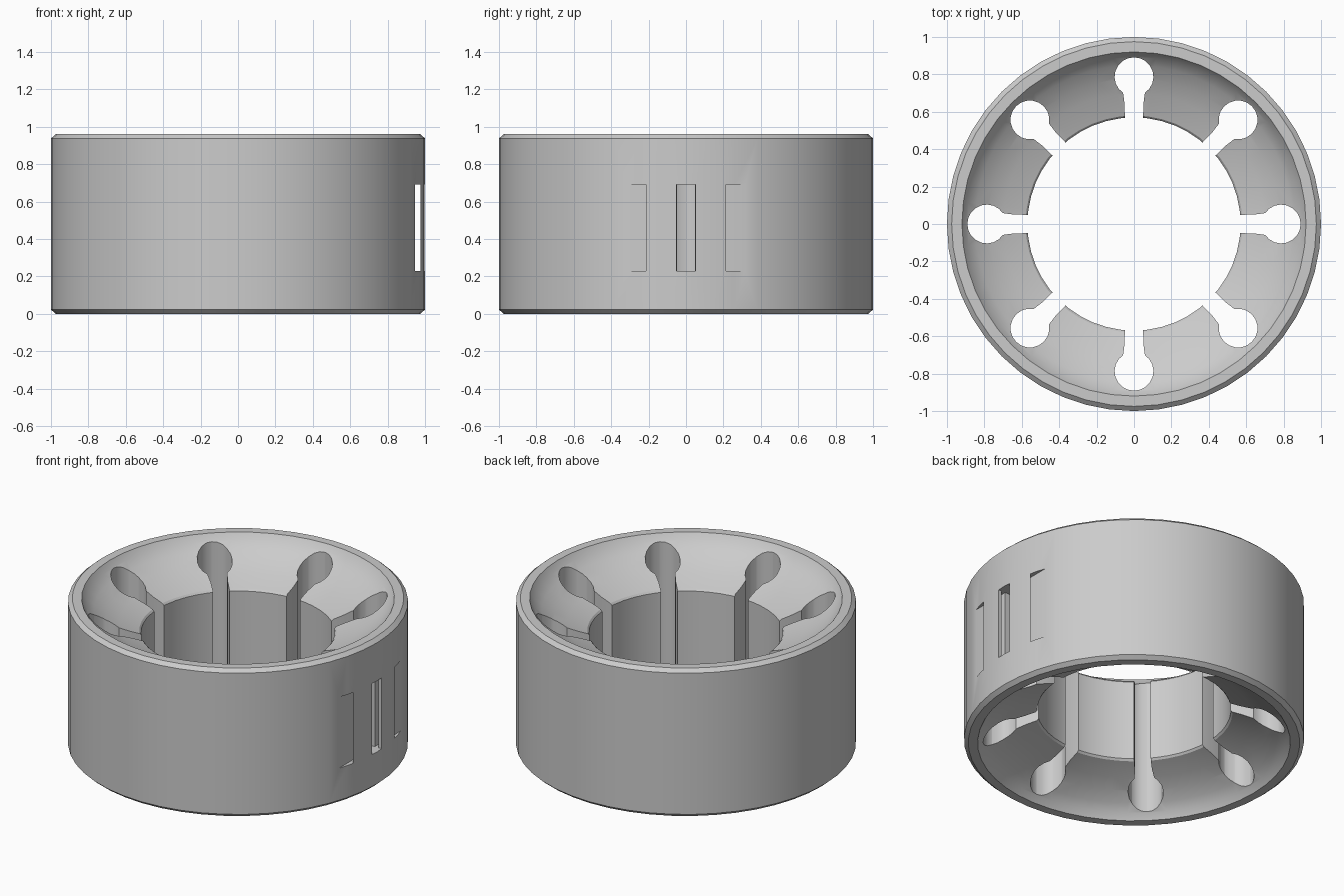
import bpy, bmesh
from math import cos, sin, pi, radians
from mathutils import Matrix

if "Cube" in bpy.data.objects:
    bpy.data.objects.remove(bpy.data.objects["Cube"])

H = 0.96


def new_object(name, bm):
    bmesh.ops.recalc_face_normals(bm, faces=bm.faces)
    mesh = bpy.data.meshes.new(name)
    bm.to_mesh(mesh)
    bm.free()
    obj = bpy.data.objects.new(name, mesh)
    bpy.context.collection.objects.link(obj)
    return obj


def lathe(name, profile, steps):
    bm = bmesh.new()
    rings = []
    for i in range(steps):
        a = 2 * pi * i / steps
        rings.append([bm.verts.new((r * cos(a), r * sin(a), z)) for r, z in profile])
    n = len(profile)
    for i in range(steps):
        a, b = rings[i], rings[(i + 1) % steps]
        for j in range(n):
            k = (j + 1) % n
            bm.faces.new((a[j], b[j], b[k], a[k]))
    return new_object(name, bm)


def box(name, x0, x1, y0, y1, z0, z1):
    bm = bmesh.new()
    bmesh.ops.create_cube(bm, size=1)
    for v in bm.verts:
        v.co.x = x0 if v.co.x < 0 else x1
        v.co.y = y0 if v.co.y < 0 else y1
        v.co.z = z0 if v.co.z < 0 else z1
    return new_object(name, bm)


def cut(target, cutter):
    cutter.hide_render = True
    m = target.modifiers.new("cut", 'BOOLEAN')
    m.operation = 'DIFFERENCE'
    m.solver = 'EXACT'
    m.object = cutter
    bpy.context.view_layer.objects.active = target
    bpy.ops.object.modifier_apply(modifier=m.name)
    bpy.data.objects.remove(cutter)


# Ring body: chamfered outside, dished ends, straight bore
dish = [(0.92, 0), (0.895, 0.04), (0.85, 0.08), (0.78, 0.125), (0.70, 0.165),
        (0.58, 0.208), (0.57, 0.22)]
lower = [(r, z) for r, z in dish]
upper = [(r, H - z) for r, z in reversed(dish)]
outer = [(0.975, H), (1.0, H - 0.022), (1.0, 0.022), (0.975, 0)]
ring = lathe("grooved_ring", lower + upper + outer, 48)

# Eight keyhole grooves around the bore
bm = bmesh.new()
shape = [(0.4, -0.047), (0.64, -0.05)]
for i in range(17):
    a = radians(-146 + 292 * i / 16)
    shape.append((0.787 + 0.104 * cos(a), 0.104 * sin(a)))
shape += [(0.64, 0.05), (0.4, 0.047)]
for k in range(8):
    rot = Matrix.Rotation(k * pi / 4, 4, 'Z')
    base = bm.faces.new([bm.verts.new((x, y, -0.2)) for x, y in shape])
    ext = bmesh.ops.extrude_face_region(bm, geom=[base], use_keep_orig=True)
    top = [g for g in ext["geom"] if isinstance(g, bmesh.types.BMVert)]
    bmesh.ops.translate(bm, verts=top, vec=(0, 0, 1.4))
    bmesh.ops.transform(bm, matrix=rot, verts=list(base.verts) + top)
cut(ring, new_object("keyhole_cutter", bm))

# Straight strap tunnel breaking out as two side windows, plus a middle window
cut(ring, box("tunnel_cutter", 0.947, 0.975, -0.6, 0.6, 0.23, 0.69))
cut(ring, box("window_cutter", 0.80, 1.1, -0.05, 0.05, 0.23, 0.69))

# Smooth walls with crisp edges
bpy.ops.object.select_all(action='DESELECT')
ring.select_set(True)
bpy.context.view_layer.objects.active = ring
bpy.ops.object.shade_smooth_by_angle(angle=radians(30))
